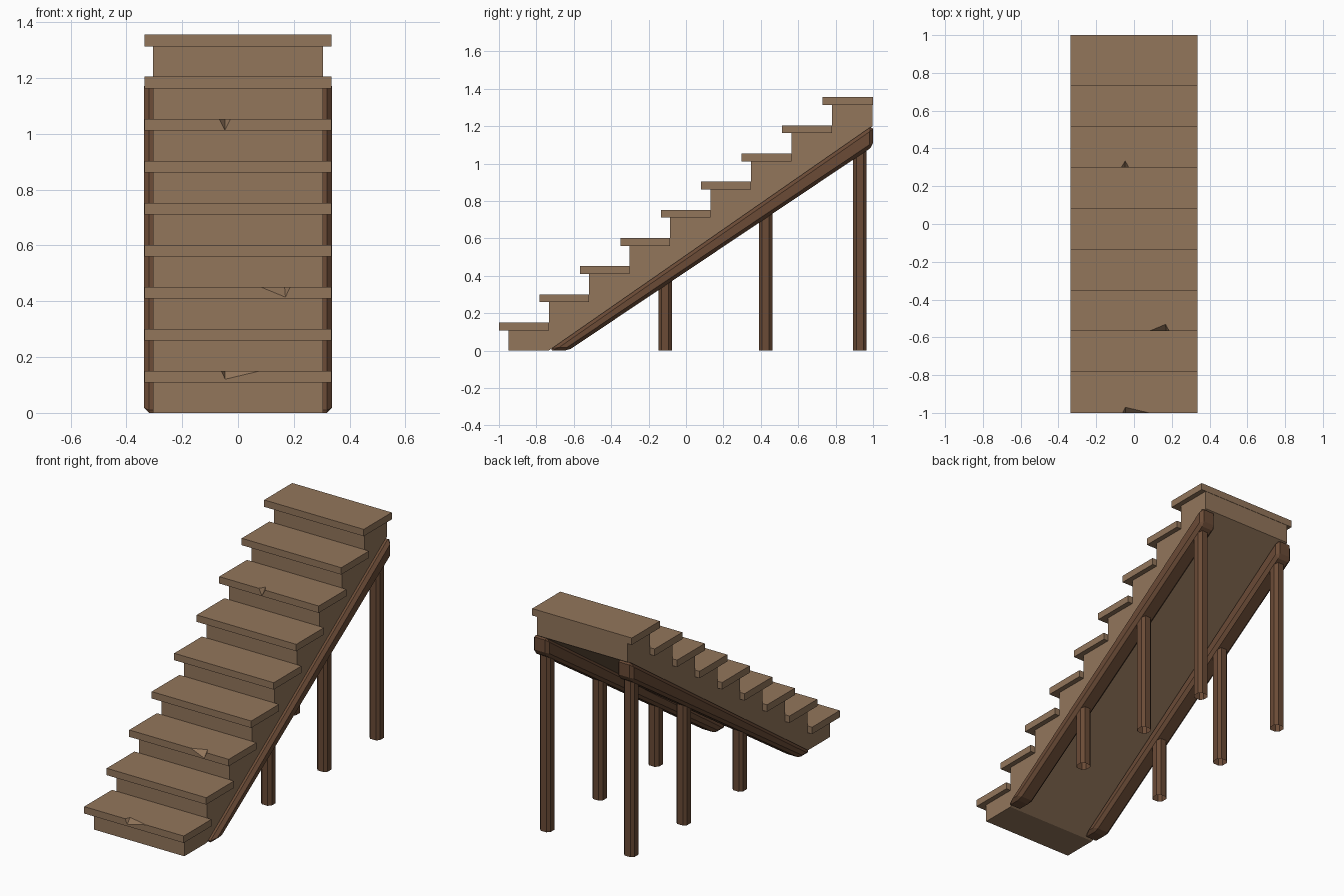
import bpy
import bmesh

cube = bpy.data.objects.get("Cube")
if cube:
    bpy.data.objects.remove(cube, do_unlink=True)


def material(name, rgb):
    mat = bpy.data.materials.new(name)
    mat.use_nodes = True
    mat.diffuse_color = (*rgb, 1)
    mat.node_tree.nodes["Principled BSDF"].inputs["Base Color"].default_value = (*rgb, 1)
    return mat


LIGHT = material("light_wood", (0.29, 0.18, 0.105))
DARK = material("dark_wood", (0.145, 0.07, 0.037))


def finish(bm, name, mat):
    bmesh.ops.recalc_face_normals(bm, faces=bm.faces)
    mesh = bpy.data.meshes.new(name)
    bm.to_mesh(mesh)
    bm.free()
    mesh.materials.append(mat)
    obj = bpy.data.objects.new(name, mesh)
    bpy.context.collection.objects.link(obj)
    return obj


def prism(profile, x0, x1):
    """Extrude a (y, z) profile from x0 to x1."""
    bm = bmesh.new()
    face = bm.faces.new([bm.verts.new((x0, y, z)) for y, z in profile])
    new = bmesh.ops.extrude_face_region(bm, geom=[face])["geom"]
    verts = [v for v in new if isinstance(v, bmesh.types.BMVert)]
    bmesh.ops.translate(bm, verts=verts, vec=(x1 - x0, 0, 0))
    return bm


COUNT, RISE, RUN = 9, 0.1506, 0.2163
THICK, HALF = 0.042, 0.335

# Solid stepped body with a sloping underside
profile = []
low = 0
for i in range(COUNT):
    front = -0.95 + RUN * i
    high = RISE * (i + 1) - THICK
    profile += [(front, low), (front, high)]
    low = high
profile += [(0.998, low), (0.998, 1.2), (-0.735, 0)]
finish(prism(profile, -0.304, 0.304), "stepped_body", LIGHT)

# Chips in the front edge: left x, right x, low point x, drop, inner point x, depth
CHIPS = {
    0: (-0.06, 0.08, -0.046, 0.03, -0.046, 0.03),
    2: (0.08, 0.187, 0.17, 0.037, 0.167, 0.036),
    6: (-0.068, -0.026, -0.047, 0.041, -0.047, 0.036),
}


def tread(i):
    y0 = -1 + RUN * i
    y1 = 1 if i == COUNT - 1 else y0 + 0.05 + RUN
    top = RISE * (i + 1)
    bottom = top - THICK
    bm = bmesh.new()

    def vert(x, y, z):
        return bm.verts.new((x, y, z))

    lft, rft = vert(-HALF, y0, top), vert(HALF, y0, top)
    lfb, rfb = vert(-HALF, y0, bottom), vert(HALF, y0, bottom)
    lbt, rbt = vert(-HALF, y1, top), vert(HALF, y1, top)
    lbb, rbb = vert(-HALF, y1, bottom), vert(HALF, y1, bottom)
    front_edge, top_edge = [], []
    if i in CHIPS:
        xa, xb, xd, drop, xt, depth = CHIPS[i]
        a, b = vert(xa, y0, top), vert(xb, y0, top)
        d, t = vert(xd, y0, top - drop), vert(xt, y0 + depth, top)
        front_edge, top_edge = [a, d, b], [a, t, b]
        bm.faces.new((a, d, t))
        bm.faces.new((b, t, d))
    bm.faces.new([lft, *front_edge, rft, rfb, lfb])
    bm.faces.new([lft, *top_edge, rft, rbt, lbt])
    bm.faces.new((lfb, rfb, rbb, lbb))
    bm.faces.new((lbt, rbt, rbb, lbb))
    bm.faces.new((lft, lfb, lbb, lbt))
    bm.faces.new((rft, rfb, rbb, rbt))
    finish(bm, f"tread_{i + 1}", LIGHT)


for i in range(COUNT):
    tread(i)


def underside(y):
    return 0.422 + 0.67 * y


def chamfer(bm, edges, width):
    bmesh.ops.bevel(bm, geom=edges, offset=width, segments=1,
                    affect='EDGES', clamp_overlap=True)


def leg(name, x, y, height, size=0.072):
    h = size / 2
    bm = prism([(y - h, 0), (y + h, 0), (y + h, height), (y - h, height)], x - h, x + h)
    chamfer(bm, [e for e in bm.edges
                 if abs(e.verts[0].co.z - e.verts[1].co.z) > 0.01], 0.017)
    # Open lower end
    ends = [f for f in bm.faces if all(v.co.z < 0.001 for v in f.verts)]
    bmesh.ops.delete(bm, geom=ends, context='FACES')
    finish(bm, name, DARK)


# Chamfered sloping beams and their posts on both sides
for side, sx in (("left", 1), ("right", -1)):
    beam = prism([(-0.735, 0), (-0.63, 0), (1, underside(1)), (1, 1.205)],
                 sx * 0.23, sx * 0.337)
    chamfer(beam, beam.edges[:], 0.018)
    finish(beam, f"{side}_beam", DARK)
    for part, y in (("front", -0.112), ("middle", 0.426), ("back", 0.93)):
        leg(f"{side}_{part}_post", sx * 0.283, y, underside(y) + 0.035)
